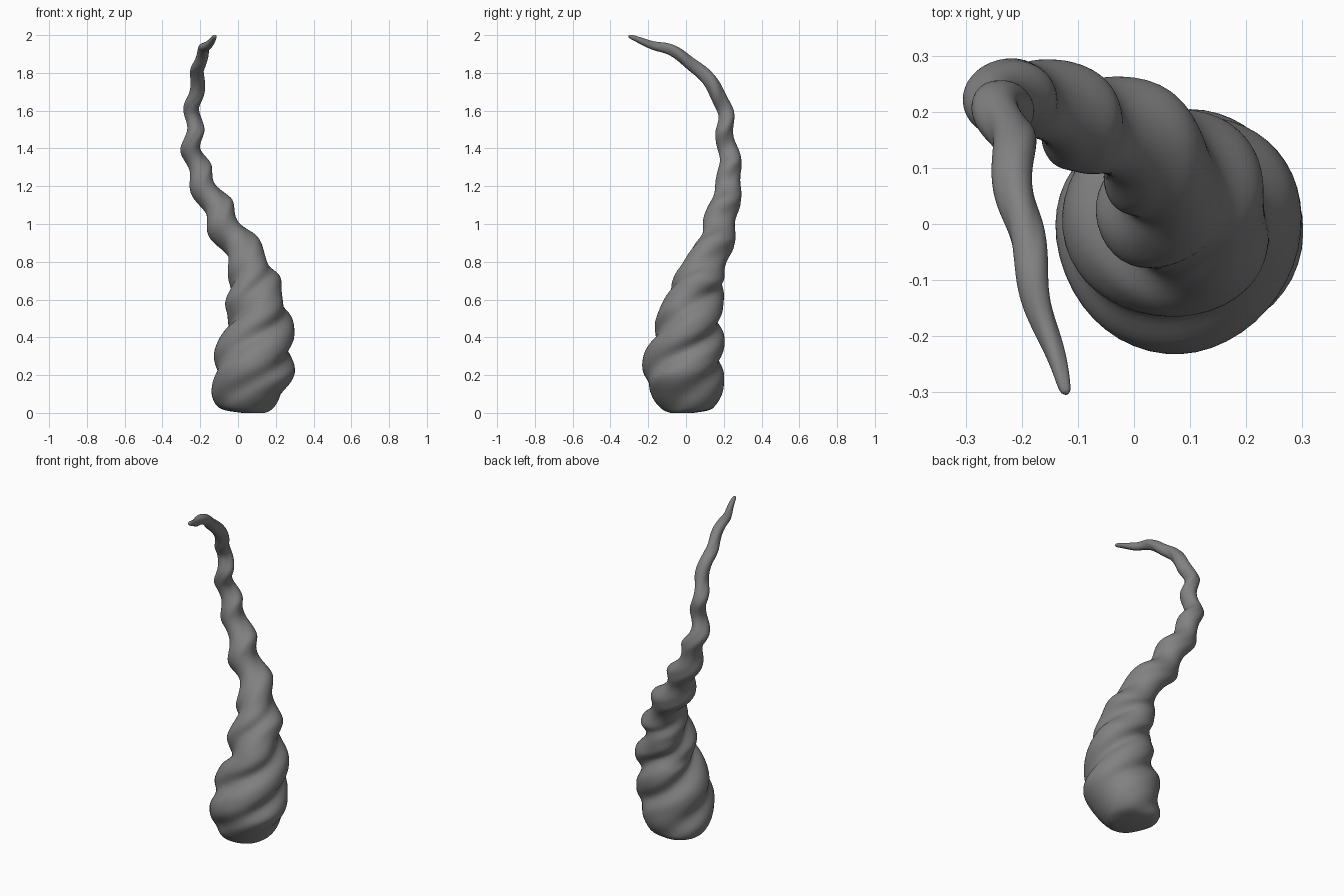
import bpy, bmesh, math
from mathutils import Vector

if "Cube" in bpy.data.objects:
    bpy.data.objects.remove(bpy.data.objects["Cube"])

# Spine stations: x, y, z, radius, twist (in ridge spacings)
STATIONS = [
    (0.08, -0.02, 0.003, 0.06, -0.9), (0.045, 0.01, 0.025, 0.135, -0.8),
    (0.05, 0.005, 0.09, 0.18, -0.55),
    (0.08, -0.014, 0.2, 0.207, -0.1), (0.085, -0.01, 0.31, 0.2, 0.38),
    (0.107, 0.012, 0.43, 0.178, 0.9),
    (0.115, 0.027, 0.52, 0.159, 1.33), (0.085, 0.045, 0.61, 0.145, 1.7),
    (0.083, 0.075, 0.7, 0.13, 2.1),
    (0.055, 0.105, 0.79, 0.105, 2.6), (0.0, 0.157, 0.9, 0.092, 3.1),
    (-0.075, 0.178, 1.0, 0.086, 3.57), (-0.117, 0.203, 1.1, 0.078, 4.05),
    (-0.178, 0.223, 1.2, 0.068, 4.5), (-0.21, 0.233, 1.3, 0.060, 5.0),
    (-0.242, 0.222, 1.4, 0.053, 5.5), (-0.233, 0.205, 1.5, 0.046, 5.95),
    (-0.24, 0.206, 1.6, 0.042, 6.4), (-0.225, 0.165, 1.7, 0.040, 6.9),
    (-0.21, 0.077, 1.81, 0.036, 7.45), (-0.20, 0.0, 1.875, 0.032, 7.9),
    (-0.18, -0.09, 1.925, 0.029, 8.3), (-0.158, -0.18, 1.953, 0.022, 8.7),
    (-0.127, -0.285, 1.99, 0.012, 9.15), (-0.12, -0.303, 1.998, 0.004, 9.2),
]
SIDES, STEPS = 48, 8


def catmull(a, b, c, d, t):
    return [0.5 * (2 * q + (r - p) * t + (2 * p - 5 * q + 4 * r - s) * t * t
                   + (3 * q - p - 3 * r + s) * t ** 3) for p, q, r, s in zip(a, b, c, d)]


def ramp(lo, hi, value):
    t = min(max((value - lo) / (hi - lo), 0), 1)
    return t * t * (3 - 2 * t)


# Smooth the spine
samples = []
last = len(STATIONS) - 1
for i in range(last):
    quad = [STATIONS[min(max(i + k, 0), last)] for k in (-1, 0, 1, 2)]
    samples += [catmull(*quad, k / STEPS) for k in range(STEPS)]
samples.append(list(STATIONS[-1]))

# Sweep a section: three twisting lobes low down, a single winding ridge higher up
bm = bmesh.new()
rings = []
for i, (x, y, z, rad, twist) in enumerate(samples):
    a = Vector(samples[max(i - 10, 0)][:3])
    b = Vector(samples[min(i + 10, len(samples) - 1)][:3])
    tangent = (b - a).normalized()
    level = ramp(0.1, 0.7, z)  # the base stays level
    tangent = Vector((0, 0, 1)).lerp(tangent, level).normalized()
    u = (Vector((1, 0, 0)) - tangent * tangent.x).normalized()
    v = tangent.cross(u)
    high = ramp(0.6, 0.95, z)
    lobes = (1 - 0.6 * high) * (0.05 + 0.055 * ramp(0.1, 0.45, z))
    wind = (0.13 + 0.05 * ramp(1.2, 1.5, z)) * high * rad
    phase = twist * math.tau
    centre = Vector((x, y, z)) + wind * (math.cos(phase) * u + math.sin(phase) * v)
    ring = []
    for k in range(SIDES):
        ang = math.tau * k / SIDES
        lobe = 3 * ang - phase
        r = rad * (1 + lobes * (math.cos(lobe) - 0.2 * math.cos(2 * lobe)))
        ring.append(bm.verts.new(centre + r * (math.cos(ang) * u + math.sin(ang) * v)))
    rings.append(ring)
for lo, hi in zip(rings, rings[1:]):
    for k in range(SIDES):
        n = (k + 1) % SIDES
        bm.faces.new((lo[k], lo[n], hi[n], hi[k]))
bm.faces.new(rings[0][::-1])
bm.faces.new(rings[-1])

# Stand the horn on the ground
low = min(vert.co.z for vert in bm.verts)
for vert in bm.verts:
    vert.co.z -= low
for face in bm.faces:
    face.smooth = True
mesh = bpy.data.meshes.new("twisted_horn")
bm.to_mesh(mesh)
bm.free()
horn = bpy.data.objects.new("twisted_horn", mesh)
bpy.context.collection.objects.link(horn)

# Dark grey surface
grey = bpy.data.materials.new("dark_grey")
grey.diffuse_color = (0.22, 0.22, 0.22, 1)
grey.use_nodes = True
grey.node_tree.nodes["Principled BSDF"].inputs["Base Color"].default_value = grey.diffuse_color
mesh.materials.append(grey)
